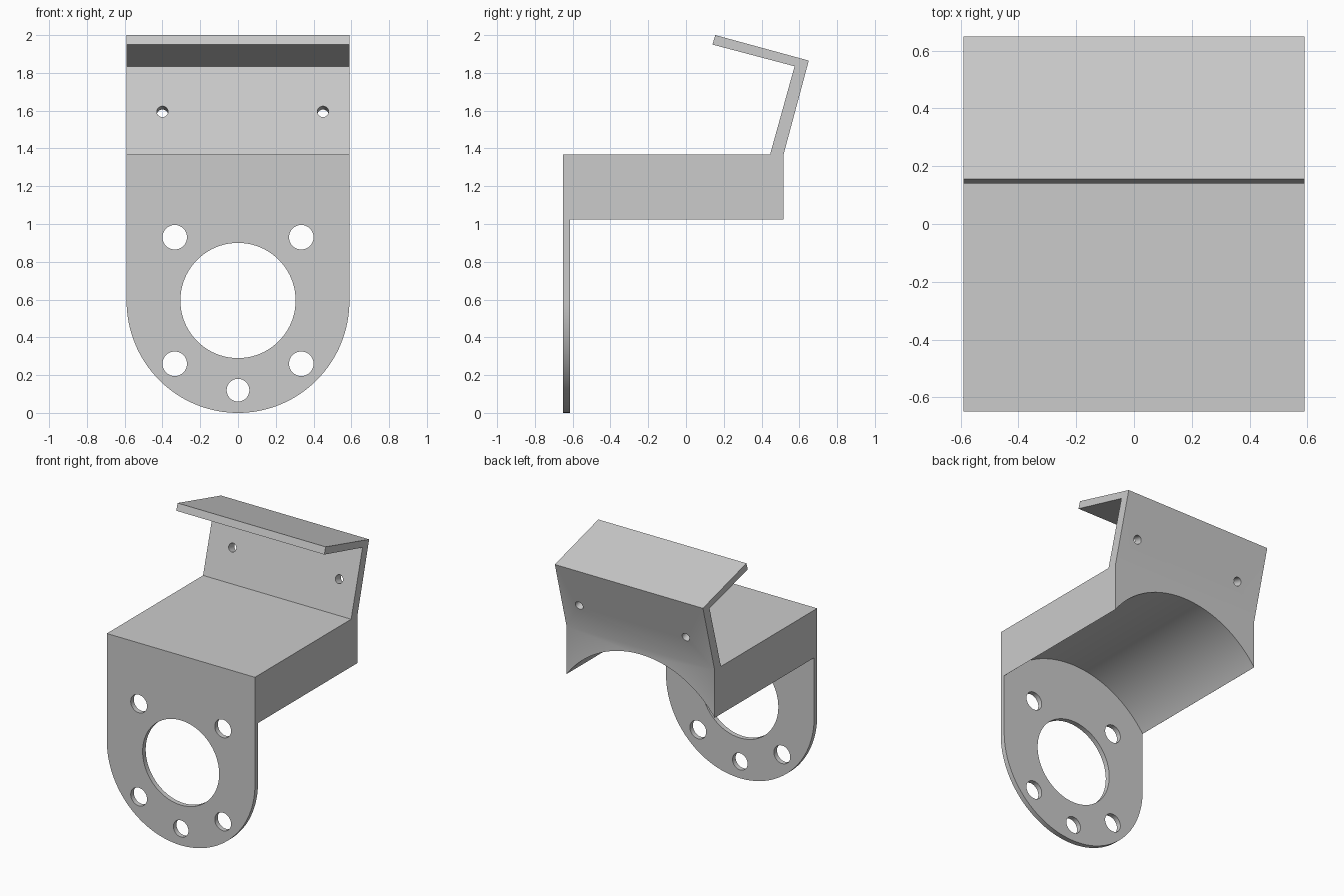
import bpy, bmesh, math
from mathutils import Vector

if "Cube" in bpy.data.objects:
    bpy.data.objects.remove(bpy.data.objects["Cube"])

HALF_W = 0.59
ROUND_Z = 0.593


def prism(name, points, offset):
    """Extrude a closed 3D outline along an offset vector."""
    bm = bmesh.new()
    face = bm.faces.new([bm.verts.new(p) for p in points])
    new = bmesh.ops.extrude_face_region(bm, geom=[face], use_keep_orig=True)["geom"]
    bmesh.ops.translate(bm, vec=Vector(offset),
                        verts=[g for g in new if isinstance(g, bmesh.types.BMVert)])
    bmesh.ops.recalc_face_normals(bm, faces=bm.faces)
    mesh = bpy.data.meshes.new(name)
    bm.to_mesh(mesh)
    bm.free()
    obj = bpy.data.objects.new(name, mesh)
    bpy.context.collection.objects.link(obj)
    return obj


def rod(start, end, radius, sides=48):
    """Cylinder between two points, used as a drill."""
    a, d = Vector(start), Vector(end) - Vector(start)
    rot = d.to_track_quat('Z', 'Y')
    ring = [a + rot @ Vector((radius * math.cos(t), radius * math.sin(t), 0))
            for t in (2 * math.pi * i / sides for i in range(sides))]
    return prism("drill", ring, d)


def boolean(target, tool, operation):
    tool.hide_render = True
    mod = target.modifiers.new("cut", 'BOOLEAN')
    mod.operation = operation
    mod.solver = 'EXACT'
    mod.object = tool
    bpy.context.view_layer.objects.active = target
    bpy.ops.object.modifier_apply(modifier=mod.name)
    bpy.data.objects.remove(tool, do_unlink=True)


# Side profile: thin flange, thick block and bent rear lip
side = [(-0.65, -0.1), (-0.615, -0.1), (-0.615, 1.025), (0.517, 1.025),
        (0.517, 1.37), (0.65, 1.865), (0.155, 2.0), (0.14, 1.95),
        (0.575, 1.835), (0.445, 1.368), (-0.65, 1.368)]
bracket = prism("motor_bracket", [(-0.8, y, z) for y, z in side], (1.6, 0, 0))

# Front outline: straight sides with a rounded bottom
arc = [math.pi + math.pi * i / 64 for i in range(65)]
outline = [(HALF_W * math.cos(t), ROUND_Z * (1 + math.sin(t))) for t in arc]
outline += [(HALF_W, 2.2), (-HALF_W, 2.2)]
boolean(bracket, prism("outline", [(x, -1, z) for x, z in outline], (0, 2, 0)), 'INTERSECT')

# Arched underside of the block
boolean(bracket, rod((0, -0.615, ROUND_Z), (0, 0.9, ROUND_Z), 0.731, 128), 'DIFFERENCE')

# Large bore and bolt holes in the flange
holes = [(0, 0.595, 0.305), (0, 0.12, 0.06)]
holes += [(sx * 0.335, z, 0.065) for sx in (-1, 1) for z in (0.26, 0.93)]
for x, z, r in holes:
    boolean(bracket, rod((x, -0.8, z), (x, -0.5, z), r, 96 if r > 0.2 else 48), 'DIFFERENCE')

# Two small holes drilled square to the leaning rear wall
normal = Vector((0, 0.466, -0.13)).normalized() * 0.15
for x in (-0.40, 0.45):
    centre = Vector((x, 0.508, 1.595))
    boolean(bracket, rod(centre - normal, centre + normal, 0.03, 32), 'DIFFERENCE')

bpy.ops.object.select_all(action='DESELECT')
bracket.select_set(True)
bpy.context.view_layer.objects.active = bracket
bpy.ops.object.shade_smooth_by_angle(angle=math.radians(25))
